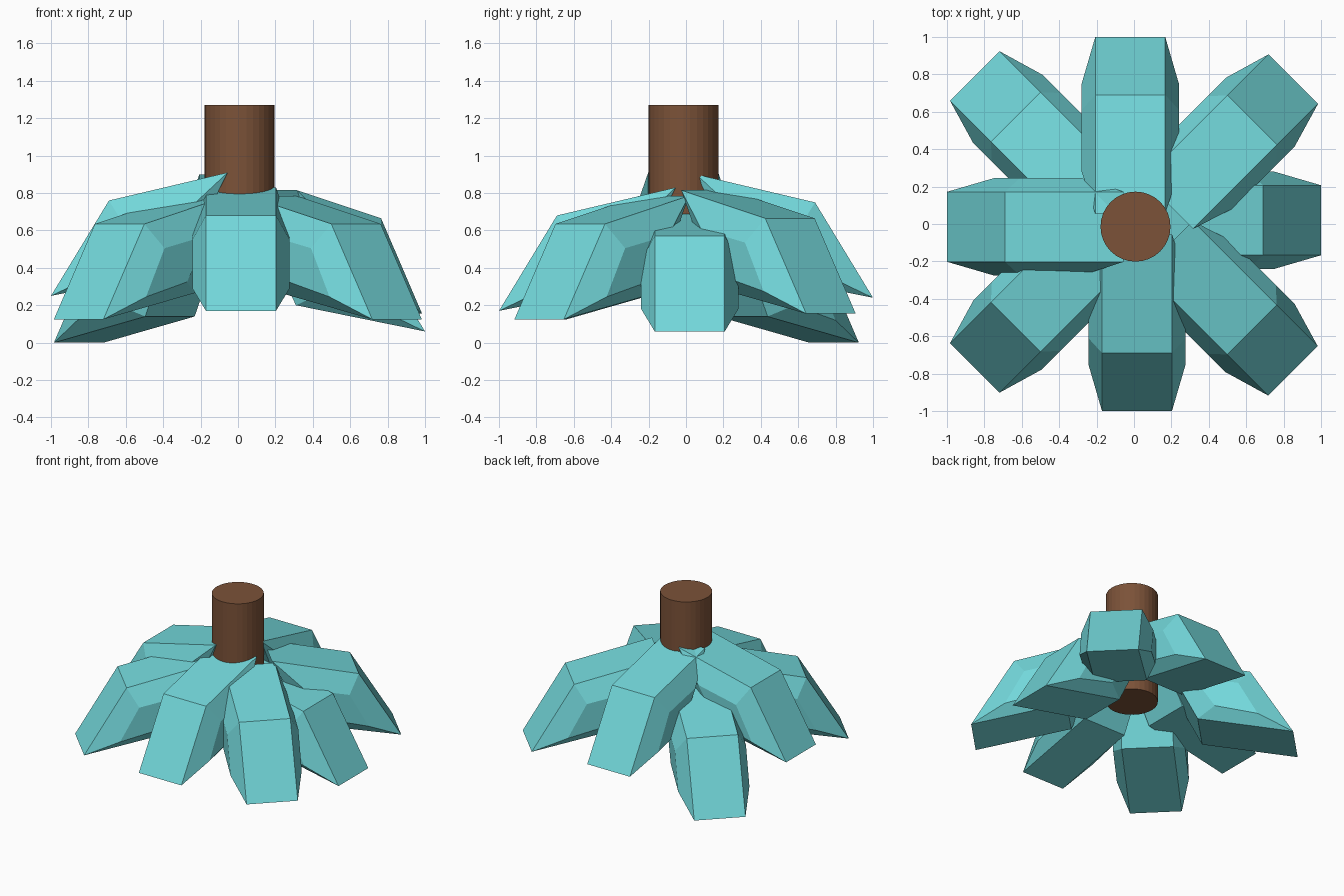
import bpy, bmesh
from math import cos, sin, atan2
from mathutils import Matrix

if "Cube" in bpy.data.objects:
    bpy.data.objects.remove(bpy.data.objects["Cube"])


def material(name, color):
    m = bpy.data.materials.new(name)
    m.diffuse_color = (*color, 1)
    m.use_nodes = True
    m.node_tree.nodes["Principled BSDF"].inputs["Base Color"].default_value = m.diffuse_color
    return m


teal = material("leaf_teal", (0.17, 0.68, 0.70))
brown = material("trunk_brown", (0.20, 0.085, 0.04))

# Leaf side profile (distance from tip, height above tip) and its bulged inner quad
EDGE = [(0, 0), (-0.31, 0.51), (-0.945, 0.66), (-0.69, 0.14)]
BULGE = [(-0.25, 0.12), (-0.39, 0.38), (-0.72, 0.45), (-0.56, 0.20)]


def leaf(name, x, y, z, angle):
    bm = bmesh.new()
    rings = [[bm.verts.new((r, side, h)) for r, h in prof]
             for prof, side in ((BULGE, -0.26), (EDGE, -0.187), (EDGE, 0.187), (BULGE, 0.26))]
    for a, b in zip(rings, rings[1:]):
        for i in range(4):
            j = (i + 1) % 4
            bm.faces.new((a[i], a[j], b[j], b[i]))
    bm.faces.new(rings[0])
    bm.faces.new(rings[-1])
    bmesh.ops.recalc_face_normals(bm, faces=bm.faces)
    mesh = bpy.data.meshes.new(name)
    bm.to_mesh(mesh)
    bm.free()
    mesh.materials.append(teal)
    ob = bpy.data.objects.new(name, mesh)
    ob.location = (x, y, z)
    ob.rotation_euler.z = angle
    bpy.context.collection.objects.link(ob)


# Eight leaves: tip position, tip height, compass direction
LEAVES = {
    "front": (0.016, -1.0, 0.17, 0, -1),
    "front_right": (0.85, -0.785, 0.125, 1, -1),
    "right": (1.0, 0.02, 0.06, 1, 0),
    "back_right": (0.852, 0.775, 0.155, 1, 1),
    "back": (-0.02, 1.0, 0.24, 0, 1),
    "back_left": (-0.852, 0.792, 0.0, -1, 1),
    "left": (-1.0, -0.015, 0.25, -1, 0),
    "front_left": (-0.852, -0.77, 0.125, -1, -1),
}
for name, (x, y, z, dx, dy) in LEAVES.items():
    leaf("leaf_" + name, x, y, z, atan2(dy, dx))

# Trunk
bpy.ops.mesh.primitive_cylinder_add(vertices=32, radius=0.187, depth=0.88,
                                    location=(0.008, -0.014, 0.83))
trunk = bpy.context.object
trunk.name = "trunk"
trunk.data.materials.append(brown)
